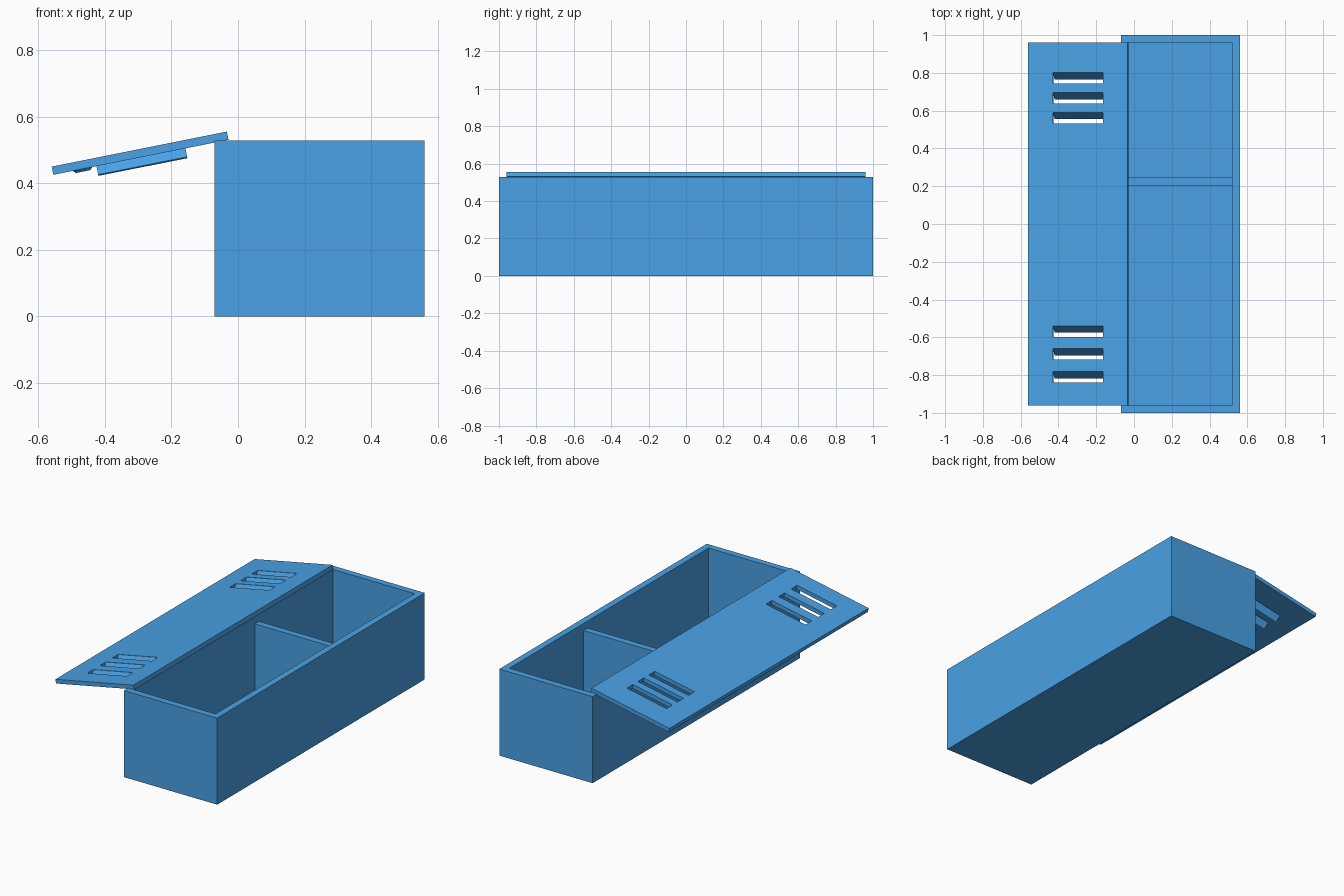
import bpy, bmesh, math
from mathutils import Matrix

if "Cube" in bpy.data.objects:
    bpy.data.objects.remove(bpy.data.objects["Cube"])

# Lid frame: origin at the outer top edge, local x runs up the slope to the hinge
TILT = math.radians(11.3)
LID = Matrix.Translation((-0.56, 0, 0.45)) @ Matrix.Rotation(-TILT, 4, 'Y')
LENGTH, THICK, HALF_W = 0.537, 0.025, 0.96
SLOT_X = (0.1325, 0.405)
SLOT_TOPS = (0.802, 0.696, 0.591, -0.539, -0.660, -0.781)   # +y edge of each slot
SLOT_W = 0.058

BLUE = bpy.data.materials.new("blue_paint")
BLUE.diffuse_color = (0.068, 0.36, 0.79, 1)
BLUE.use_nodes = True
BLUE.node_tree.nodes["Principled BSDF"].inputs["Base Color"].default_value = BLUE.diffuse_color


def finish(name, bm, matrix=None):
    bmesh.ops.recalc_face_normals(bm, faces=bm.faces)
    mesh = bpy.data.meshes.new(name)
    bm.to_mesh(mesh)
    bm.free()
    mesh.materials.append(BLUE)
    ob = bpy.data.objects.new(name, mesh)
    bpy.context.collection.objects.link(ob)
    if matrix:
        ob.matrix_world = matrix
    return ob


def block(lo, hi):
    bm = bmesh.new()
    bmesh.ops.create_cube(bm, size=1)
    for v in bm.verts:
        v.co = [(a + b) / 2 + c * (b - a) for a, b, c in zip(lo, hi, v.co)]
    return bm


def extrude(bm, faces, vec):
    ext = bmesh.ops.extrude_face_region(bm, geom=faces)
    bmesh.ops.translate(bm, vec=vec,
                        verts=[g for g in ext['geom'] if isinstance(g, bmesh.types.BMVert)])


def prism(profile, x0, x1):
    """Extrude a (y, z) profile along x."""
    bm = bmesh.new()
    face = bm.faces.new([bm.verts.new((x0, y, z)) for y, z in profile])
    extrude(bm, [face], (x1 - x0, 0, 0))
    return bm


# Open box: inset the top face and push it down to the floor
bm = block((-0.07, -1, 0), (0.56, 1, 0.528))
top = max(bm.faces, key=lambda f: f.calc_center_median().z)
bmesh.ops.inset_region(bm, faces=[top], thickness=0.04, use_even_offset=True)
extrude(bm, [top], (0, 0, -0.488))
if top.is_valid:
    bmesh.ops.delete(bm, geom=[top], context='FACES_ONLY')
finish("box", bm)

# Divider between the two compartments
finish("divider", block((-0.03, 0.205, 0.04), (0.52, 0.245, 0.485)))

# Lid: a sheet of cells with the slot cells left out, then thickened
xs = (0, *SLOT_X, LENGTH)
ys = sorted([-HALF_W, HALF_W, *SLOT_TOPS, *(t - SLOT_W for t in SLOT_TOPS)])
bm = bmesh.new()
grid = [[bm.verts.new((x, y, 0)) for y in ys] for x in xs]
for i in range(len(xs) - 1):
    for j in range(len(ys) - 1):
        if i == 1 and j % 2 == 1:
            continue
        bm.faces.new((grid[i][j], grid[i + 1][j], grid[i + 1][j + 1], grid[i][j + 1]))
extrude(bm, bm.faces[:], (0, 0, -THICK))
finish("lid", bm, LID)

# Slanted louvre slat in each slot, hanging from its +y edge
for n, t in enumerate(SLOT_TOPS, 1):
    profile = ((t, -0.001), (t - 0.036, -0.051), (t - 0.032, -0.055), (t, -0.010))
    finish(f"louvre_slat_{n}", prism(profile, *SLOT_X), LID)

# Small catch on the underside of the lid
bm = bmesh.new()
bmesh.ops.create_cone(bm, cap_ends=True, segments=24, radius1=0.022, radius2=0.03, depth=0.008,
                      matrix=Matrix.Translation((0.09, 0, -THICK - 0.004)))
finish("lid_catch", bm, LID)
